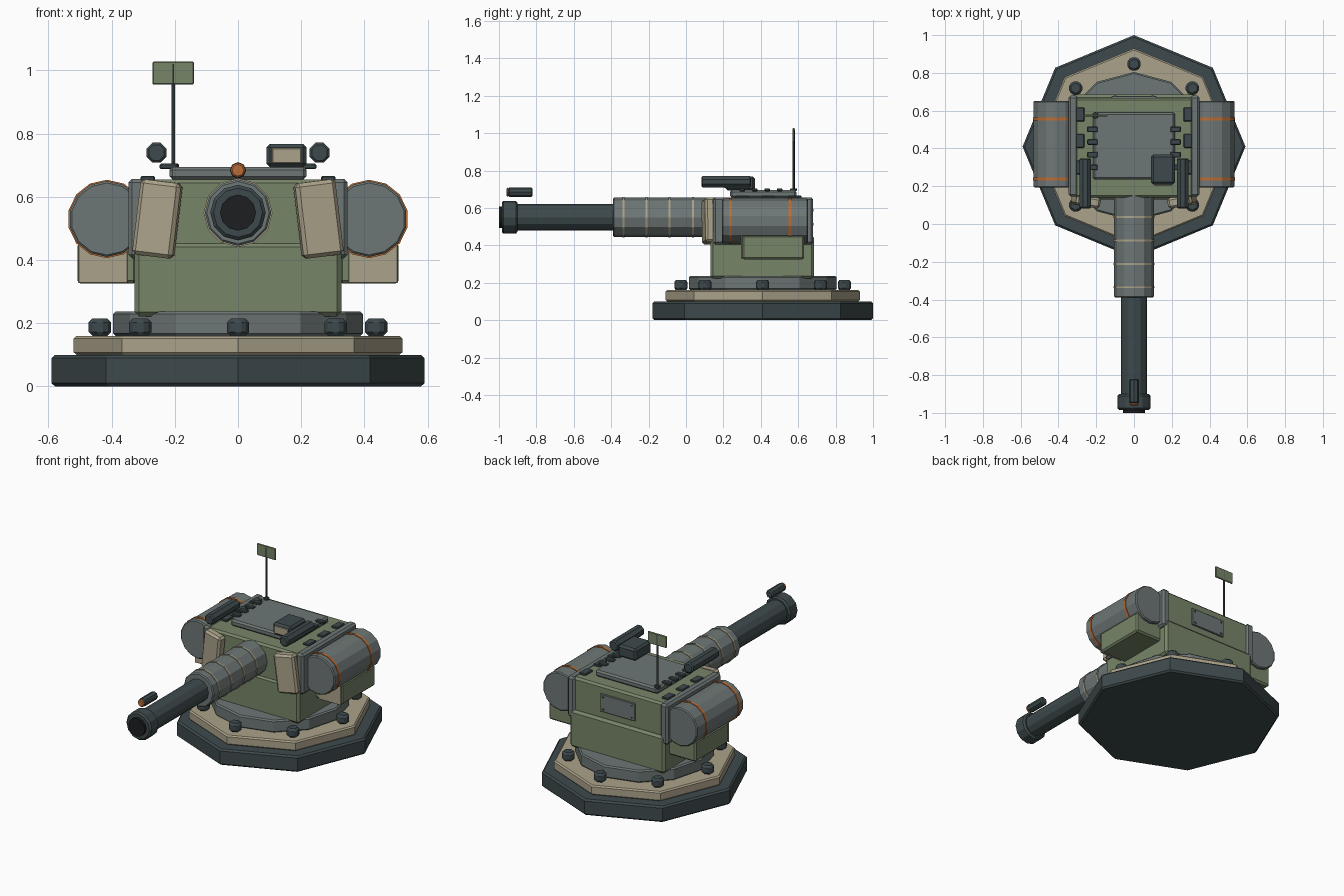
import bpy, bmesh, math
from mathutils import Matrix

if "Cube" in bpy.data.objects:
    bpy.data.objects.remove(bpy.data.objects["Cube"])


def material(name, rgb):
    m = bpy.data.materials.new(name)
    m.diffuse_color = (*rgb, 1)
    m.use_nodes = True
    m.node_tree.nodes["Principled BSDF"].inputs["Base Color"].default_value = m.diffuse_color
    return m


GREEN = material("olive green", (0.185, 0.235, 0.140))
GREY = material("steel grey", (0.155, 0.185, 0.180))
DARK = material("dark slate", (0.048, 0.068, 0.073))
TAN = material("sand tan", (0.41, 0.365, 0.255))
ORANGE = material("orange", (0.50, 0.15, 0.035))
BLACK = material("black", (0.012, 0.013, 0.014))
CY = 0.41      # centre of the pedestal in y
AXIS_Z = 0.55  # height of the gun axis


def finish(name, bm, mat, bevel, loc, rot):
    mesh = bpy.data.meshes.new(name)
    bm.to_mesh(mesh)
    bm.free()
    mesh.materials.append(mat)
    ob = bpy.data.objects.new(name, mesh)
    bpy.context.collection.objects.link(ob)
    ob.location, ob.rotation_euler = loc, rot
    if bevel:
        mod = ob.modifiers.new("bevel", 'BEVEL')
        mod.width, mod.segments, mod.limit_method = bevel, 1, 'ANGLE'
        mod.angle_limit = math.radians(50)
    return ob


def box(name, x, y, z, mat, bevel=0.008, rot=(0, 0, 0)):
    """Bevelled box from (min, max) ranges."""
    bm = bmesh.new()
    bmesh.ops.create_cube(bm, size=1)
    bmesh.ops.scale(bm, vec=(x[1] - x[0], y[1] - y[0], z[1] - z[0]), verts=bm.verts)
    return finish(name, bm, mat, bevel, (sum(x) / 2, sum(y) / 2, sum(z) / 2), rot)


def prism(name, sides, r, z, mat, x=0, y=CY, bevel=0.008, turn=0):
    """Upright prism between two heights."""
    bm = bmesh.new()
    bmesh.ops.create_cone(bm, cap_ends=True, segments=sides, radius1=r, radius2=r,
                          depth=z[1] - z[0])
    return finish(name, bm, mat, bevel, (x, y, sum(z) / 2), (0, 0, turn))


def tube(name, sides, r, y, mat, x=0, z=AXIS_Z, bevel=0.006, half_turn=False):
    """Prism lying along y."""
    bm = bmesh.new()
    bmesh.ops.create_cone(bm, cap_ends=True, segments=sides, radius1=r, radius2=r,
                          depth=y[1] - y[0])
    if half_turn:
        bmesh.ops.rotate(bm, verts=bm.verts, matrix=Matrix.Rotation(math.pi / sides, 3, 'Z'))
    return finish(name, bm, mat, bevel, (x, sum(y) / 2, z), (math.pi / 2, 0, 0))


# Pedestal
prism("base_slab", 8, 0.59, (0, 0.10), DARK, bevel=0.01)
prism("base_step", 8, 0.52, (0.10, 0.16), TAN)
prism("turning_ring", 12, 0.395, (0.16, 0.237), GREY)
for i in range(8):
    a = i * math.pi / 4
    prism("base_bolt", 6, 0.041, (0.16, 0.215), DARK, 0.437 * math.sin(a),
          CY + 0.437 * math.cos(a), bevel=0.012)

# Hull
box("lower_hull", (-0.328, 0.328), (0.13, 0.685), (0.222, 0.455), GREEN, 0.014)
box("upper_hull", (-0.315, 0.315), (0.14, 0.668), (0.44, 0.655), GREEN, 0.012)
box("roof_hatch", (-0.217, 0.217), (0.235, 0.59), (0.655, 0.695), GREY, 0.01)
box("rear_panel", (-0.12, 0.12), (0.66, 0.677), (0.495, 0.605), GREY, 0.003)
for x in (-0.1, 0.1):
    for z in (0.512, 0.588):
        tube("panel_rivet", 6, 0.007, (0.674, 0.681), DARK, x, z, 0)

# Parts on both flanks
for s in (-1, 1):
    def span(a, b):
        return tuple(sorted((s * a, s * b)))

    box("side_bracket", span(0.295, 0.347), (0.145, 0.68), (0.405, 0.657), GREY, 0.012)
    box("front_shield", span(0.19, 0.32), (0.093, 0.15), (0.41, 0.65), TAN, 0.012,
        (0, math.radians(-7 * s), math.radians(10 * s)))
    tube("side_drum", 14, 0.12, (0.193, 0.652), GREY, s * 0.415, 0.53, 0.006)
    for y in (0.237, 0.555):
        tube("drum_band", 14, 0.124, (y - 0.008, y + 0.008), ORANGE, s * 0.415, 0.53, 0)
    box("side_locker", span(0.32, 0.508), (0.30, 0.632), (0.325, 0.455), GREEN, 0.01)
    box("locker_front", span(0.35, 0.506), (0.294, 0.302), (0.327, 0.453), TAN, 0.002)
    tube("roof_tube", 8, 0.034, (0.082, 0.348), DARK, s * 0.258, 0.74, 0.007, True)
    for y in (0.30, 0.44, 0.58):
        box("edge_clip", span(0.263, 0.308), (y - 0.037, y + 0.037), (0.65, 0.666), DARK, 0.004)
    for y in (0.30, 0.367, 0.434, 0.501):
        box("hatch_clip", span(0.192, 0.248), (y - 0.015, y + 0.015), (0.688, 0.705), DARK, 0.004)

# Roof equipment
box("roof_sensor", (0.09, 0.217), (0.21, 0.368), (0.693, 0.768), DARK, 0.012)
box("sensor_window", (0.108, 0.2), (0.205, 0.212), (0.707, 0.754), TAN, 0.002)
prism("antenna_foot", 8, 0.018, (0.69, 0.705), DARK, -0.205, 0.575, 0.003)
prism("antenna_mast", 6, 0.0065, (0.69, 1.02), DARK, -0.205, 0.575, 0)
box("antenna_plate", (-0.27, -0.14), (0.57, 0.58), (0.955, 1.028), GREEN, 0.003)

# Gun
tube("gun_sleeve", 12, 0.105, (-0.39, 0.16), GREY)
for y in (-0.335, -0.212, -0.088, 0.038):
    tube("sleeve_ring", 12, 0.109, (y - 0.005, y + 0.005), TAN, bevel=0)
tube("barrel", 12, 0.07, (-0.92, -0.38), DARK, bevel=0)
tube("muzzle", 12, 0.088, (-0.985, -0.9), DARK, bevel=0.01)
tube("bore", 12, 0.057, (-1.0, -0.95), BLACK, bevel=0)
tube("gun_sight", 8, 0.026, (-0.95, -0.82), DARK, 0, 0.684, 0.007)
tube("sight_lens", 8, 0.024, (-0.96, -0.947), ORANGE, 0, 0.684, 0.005)
